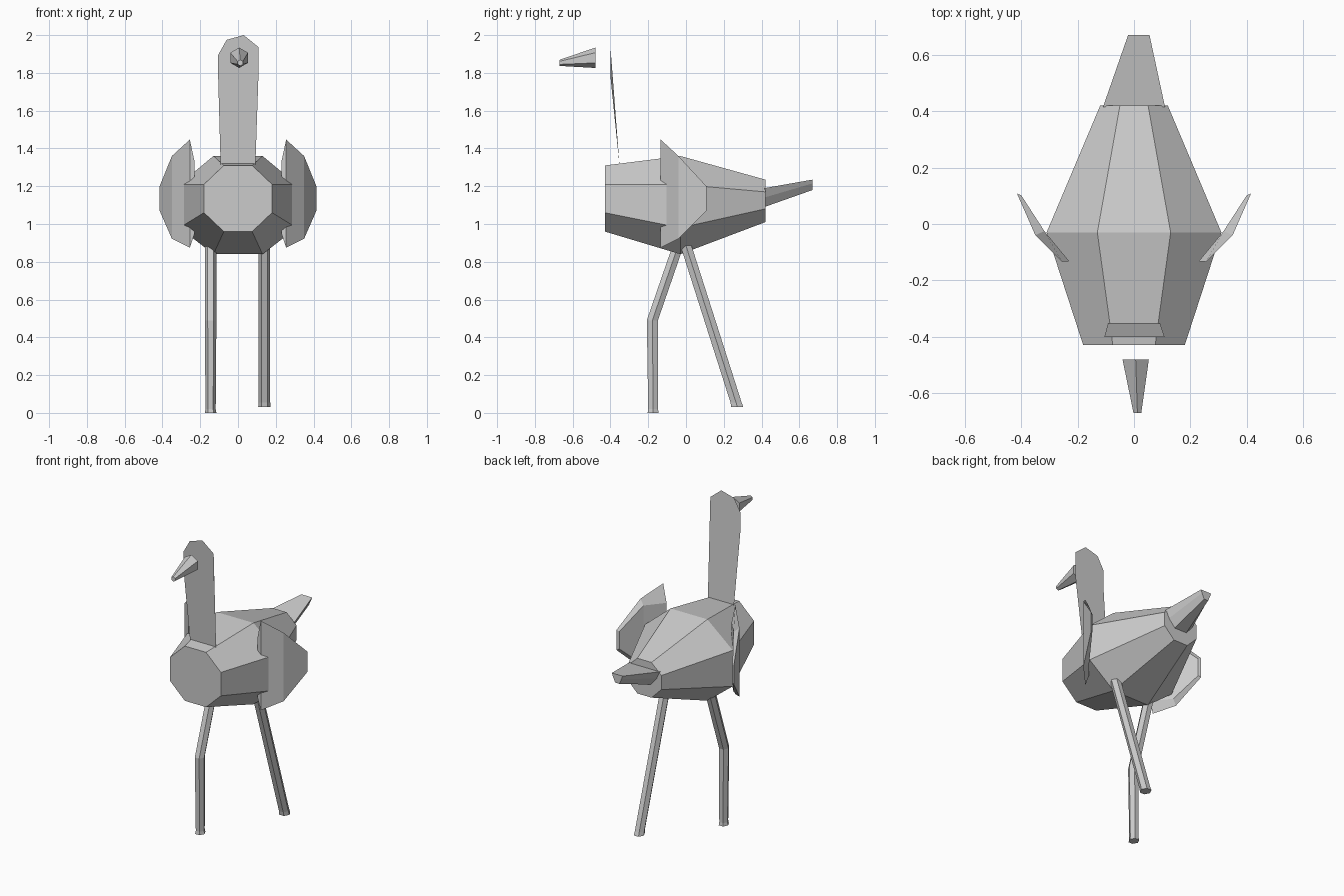
import bpy, bmesh, math

if "Cube" in bpy.data.objects:
    bpy.data.objects.remove(bpy.data.objects["Cube"])

grey = bpy.data.materials.new("plain_grey")
grey.use_nodes = True
colour = (0.6, 0.6, 0.6, 1)
grey.diffuse_color = colour
grey.node_tree.nodes["Principled BSDF"].inputs["Base Color"].default_value = colour


def finish(name, bm):
    mesh = bpy.data.meshes.new(name)
    bm.to_mesh(mesh)
    bm.free()
    mesh.materials.append(grey)
    obj = bpy.data.objects.new(name, mesh)
    bpy.context.collection.objects.link(obj)
    return obj


def loft(name, rings):
    """Join rings of equal point count and cap both ends."""
    bm = bmesh.new()
    loops = [[bm.verts.new(p) for p in ring] for ring in rings]
    n = len(loops[0])
    for a, b in zip(loops, loops[1:]):
        for i in range(n):
            j = (i + 1) % n
            bm.faces.new((a[i], a[j], b[j], b[i]))
    bm.faces.new(loops[0])
    bm.faces.new(loops[-1])
    bmesh.ops.recalc_face_normals(bm, faces=bm.faces)
    return finish(name, bm)


def octagon(y, half_x, flat_x, bottom, low, high, top):
    return [(flat_x, y, top), (half_x, y, high), (half_x, y, low), (flat_x, y, bottom),
            (-flat_x, y, bottom), (-half_x, y, low), (-half_x, y, high), (-flat_x, y, top)]


# Body: three octagonal sections
loft("body", [
    octagon(-0.43, 0.18, 0.075, 0.96, 1.06, 1.21, 1.31),
    octagon(-0.03, 0.31, 0.13, 0.84, 0.98, 1.21, 1.36),
    octagon(0.42, 0.12, 0.05, 1.01, 1.08, 1.17, 1.235)])


# Tail: flat on top, rounded underneath
def tail_ring(x, y, half, top, mid, low):
    return [(x - half, y, top), (x + half, y, top), (x + 0.8 * half, y, mid),
            (x + 0.4 * half, y, low), (x - 0.4 * half, y, low), (x - 0.8 * half, y, mid)]


loft("tail", [tail_ring(0, 0.415, 0.11, 1.19, 1.14, 1.09),
              tail_ring(0.017, 0.67, 0.038, 1.235, 1.215, 1.18)])


# Beak: tapered hexagon
def beak_ring(x, y, z, r):
    return [(x + r * math.sin(i * math.pi / 3), y, z + r * math.cos(i * math.pi / 3))
            for i in range(6)]


loft("beak", [beak_ring(0.006, -0.48, 1.88, 0.054),
              beak_ring(0.012, -0.67, 1.853, 0.016)])

# Neck and head: one thin sheet
bm = bmesh.new()
outline = [(-0.092, -0.352, 1.31), (0.092, -0.352, 1.31), (0.108, -0.4, 1.78),
           (0.108, -0.4, 1.937), (0.03, -0.4, 2.0), (-0.06, -0.4, 1.975),
           (-0.105, -0.4, 1.895), (-0.105, -0.4, 1.78)]
bm.faces.new([bm.verts.new(p) for p in outline])
finish("neck_and_head", bm)

# Wings: thin curved blades, each column is x, y, bottom, top
outer = [(0.255, -0.134, 0.875, 1.447), (0.35, -0.04, 0.922, 1.36), (0.415, 0.108, 1.07, 1.2)]
inner = [(0.23, -0.132, 0.95, 1.33), (0.318, -0.025, 0.95, 1.33), (0.4, 0.102, 1.08, 1.19)]
for side, label in ((1, "left"), (-1, "right")):
    rings = []
    for (ox, oy, ob, ot), (ix, iy, ib, it) in zip(outer, inner):
        rings.append([(side * ox, oy, ob), (side * ox, oy, ot),
                      (side * ix, iy, it), (side * ix, iy, ib)])
    loft(label + "_wing", rings)


# Legs: hexagonal tubes with a slightly flared foot
def leg(name, x, path):
    rings = []
    for y, z, r in path:
        rings.append([(x + r * 0.9 * math.sin((i + 0.5) * math.pi / 3),
                       y + r * math.cos((i + 0.5) * math.pi / 3), z) for i in range(6)])
    loft(name, rings)


leg("right_leg", -0.145, [(-0.04, 0.89, 0.034), (-0.178, 0.49, 0.034),
                          (-0.174, 0.02, 0.03), (-0.174, 0, 0.034)])
leg("left_leg", 0.14, [(0, 0.885, 0.034), (0.265, 0.055, 0.034), (0.272, 0.03, 0.037)])
